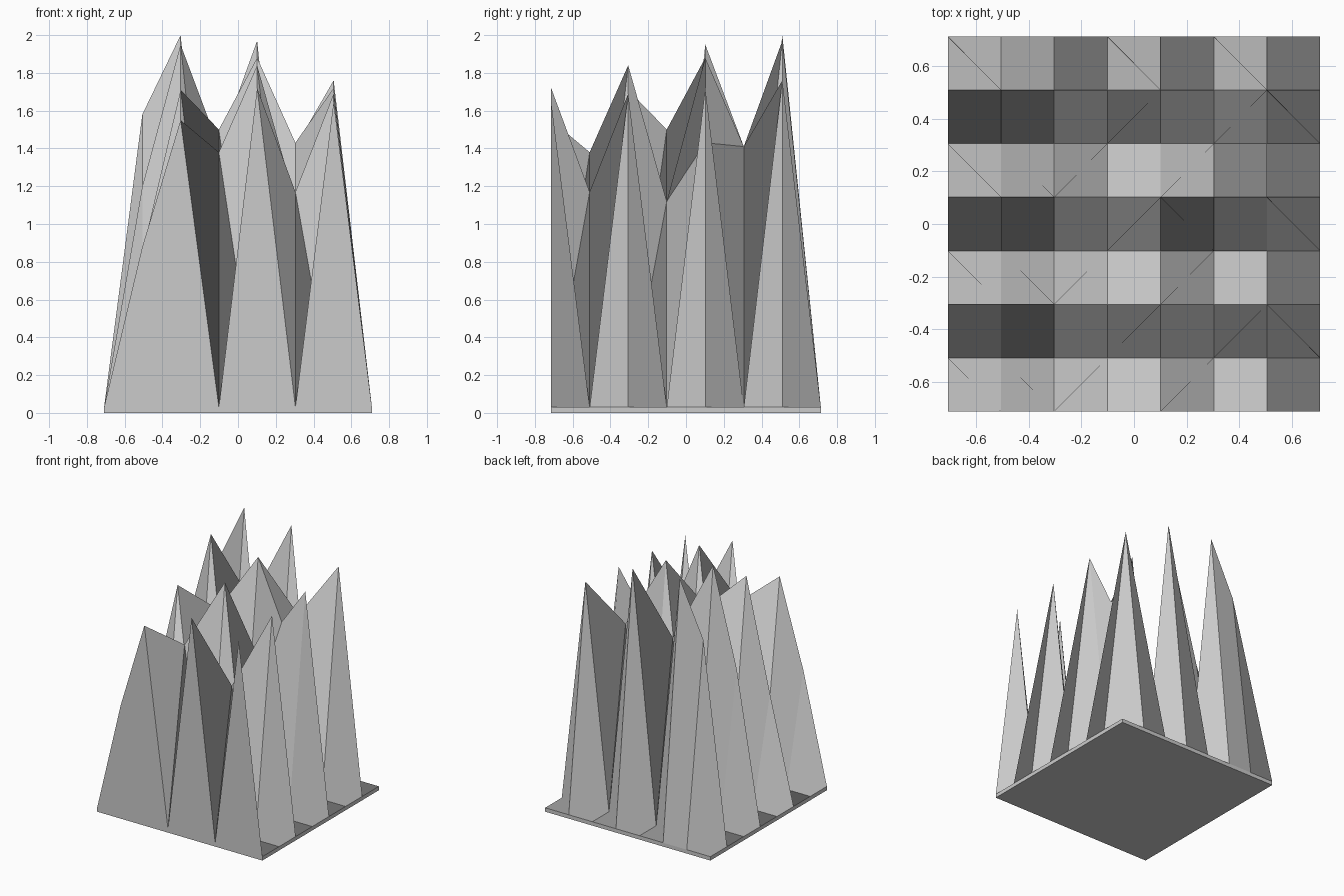
import bpy
import bmesh

# Remove the default object
default_cube = bpy.data.objects.get("Cube")
if default_cube:
    bpy.data.objects.remove(default_cube, do_unlink=True)

CELLS = 7
HALF_X, HALF_Y = 0.709, 0.714
FLOOR = 0.03

# Spike heights: columns 1, 2, 4, 6 on even rows; columns 3, 5 on odd rows
even_rows = [(0.88, 1.55, 1.72, 1.65), (0.85, 1.71, 1.84, 1.69),
             (1.2, 1.95, 1.88, 1.72), (1.58, 2.0, 1.97, 1.76)]
odd_rows = [(1.38, 1.17), (1.5, 1.12), (1.41, 1.41)]


def build_heights():
    """Start from a low floor and raise the spikes."""
    heights = {(i, j): FLOOR for i in range(CELLS + 1) for j in range(CELLS + 1)}
    for row, values in enumerate(even_rows):
        for column, value in zip((1, 2, 4, 6), values):
            heights[column, 2 * row] = value
    for row, values in enumerate(odd_rows):
        for column, value in zip((3, 5), values):
            heights[column, 2 * row + 1] = value
    heights[5, 4] = 1.43  # raised saddle between two spikes
    return heights


def make_material(name, color):
    material = bpy.data.materials.new(name)
    material.use_nodes = True
    material.diffuse_color = color
    material.node_tree.nodes["Principled BSDF"].inputs["Base Color"].default_value = color
    return material


def grid_point(i, j, z):
    return ((2 * i / CELLS - 1) * HALF_X, (2 * j / CELLS - 1) * HALF_Y, z)


heights = build_heights()
bm = bmesh.new()
top = {(i, j): bm.verts.new(grid_point(i, j, z)) for (i, j), z in heights.items()}

# Spiky top surface
for i in range(CELLS):
    for j in range(CELLS):
        bm.faces.new([top[i, j + 1], top[i, j], top[i + 1, j], top[i + 1, j + 1]])

# Outer walls, walked counter-clockwise around the rim
steps = range(CELLS)
rim = ([(k, 0) for k in steps] + [(CELLS, k) for k in steps]
       + [(CELLS - k, CELLS) for k in steps] + [(0, CELLS - k) for k in steps])
bottom = [bm.verts.new(grid_point(i, j, 0)) for i, j in rim]
for k, key in enumerate(rim):
    n = (k + 1) % len(rim)
    bm.faces.new([bottom[k], bottom[n], top[rim[n]], top[key]])

# Flat underside
bm.faces.new(list(reversed(bottom)))

mesh = bpy.data.meshes.new("spiky_terrain")
bm.to_mesh(mesh)
bm.free()
mesh.materials.append(make_material("light_grey", (0.6, 0.6, 0.6, 1)))
spiky_terrain = bpy.data.objects.new("spiky_terrain", mesh)
bpy.context.scene.collection.objects.link(spiky_terrain)
